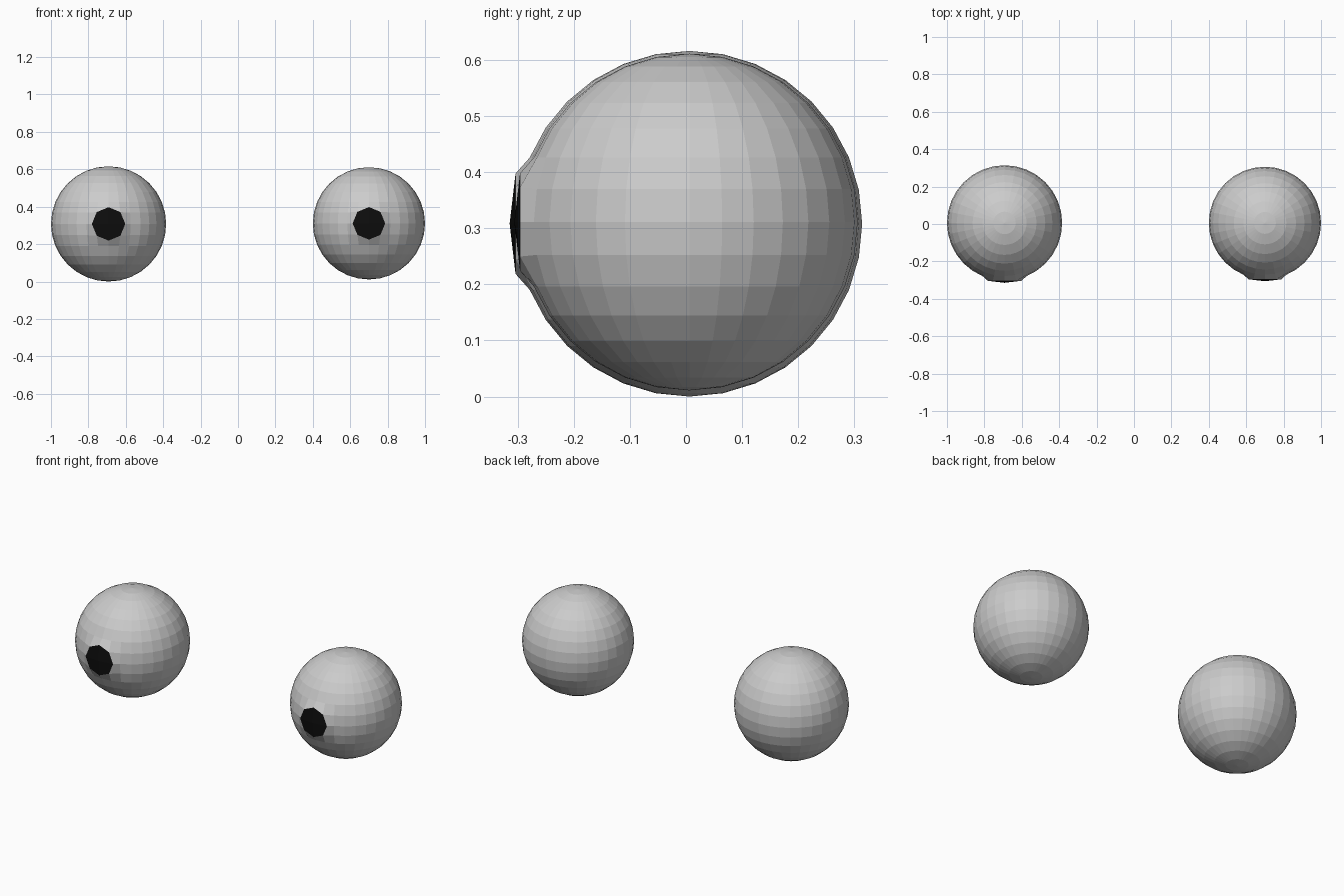
import bpy, bmesh, math
from mathutils import Vector

if "Cube" in bpy.data.objects:
    bpy.data.objects.remove(bpy.data.objects["Cube"])

black = bpy.data.materials.new("pupil_black")
black.diffuse_color = (0.004, 0.004, 0.004, 1)
black.use_nodes = True
black.node_tree.nodes["Principled BSDF"].inputs["Base Color"].default_value = black.diffuse_color


def eye_mesh(radius, want_pupil):
    """Unit UV sphere with a round raised pupil on -y; keeps only the wanted faces."""
    bm = bmesh.new()
    bmesh.ops.create_uvsphere(bm, u_segments=32, v_segments=16, radius=1)
    tip = min(bm.verts, key=lambda v: v.co.y)
    pupil = set(tip.link_faces)
    ring = {v for f in pupil for v in f.verts} - {tip}
    # turn the square patch around the front vertex into a raised octagon
    for v in ring:
        a = round(math.atan2(v.co.z, v.co.x) / (math.pi / 4)) * math.pi / 4
        v.co = Vector((0.29 * math.cos(a), -1.006, 0.29 * math.sin(a)))
    tip.co.y = -1.04
    drop = [f for f in bm.faces if (f in pupil) != want_pupil]
    bmesh.ops.delete(bm, geom=drop, context='FACES')
    bmesh.ops.scale(bm, vec=(radius,) * 3, verts=bm.verts)
    return bm


def add_part(name, radius, location, want_pupil):
    mesh = bpy.data.meshes.new(name)
    bm = eye_mesh(radius, want_pupil)
    bm.to_mesh(mesh)
    bm.free()
    if want_pupil:
        mesh.materials.append(black)
    obj = bpy.data.objects.new(name, mesh)
    obj.location = location
    bpy.context.collection.objects.link(obj)


# two eyes, the left one slightly larger
for side, radius, loc in (("left", 0.308, (-0.692, 0.006, 0.308)),
                          ("right", 0.300, (0.70, 0.006, 0.311))):
    add_part(side + "_eyeball", radius, loc, False)
    add_part(side + "_pupil", radius, loc, True)
